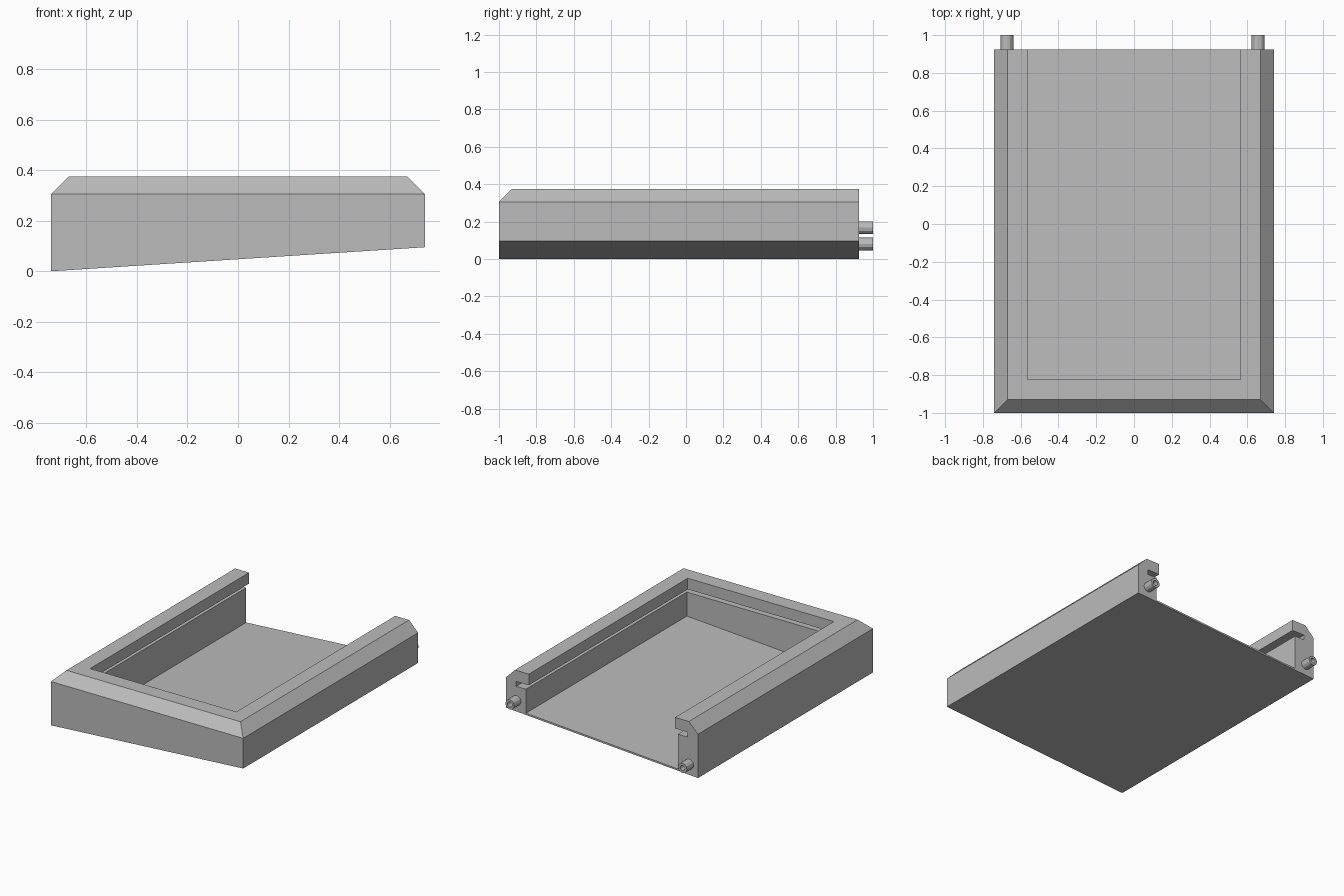
import bpy
import bmesh
import math

default = bpy.data.objects.get("Cube")
if default:
    bpy.data.objects.remove(default, do_unlink=True)

HALF_W, FRONT, BACK = 0.74, -1.0, 0.925
FLOOR = 0.012

# One plain grey for everything
grey = bpy.data.materials.new("plain_grey")
grey.use_nodes = True
colour = (0.5, 0.5, 0.5, 1)
grey.diffuse_color = colour
grey.node_tree.nodes["Principled BSDF"].inputs["Base Color"].default_value = colour


def underside(x):
    """Height of the sloping base at x."""
    return 0.095 * (x + HALF_W) / (2 * HALF_W)


def loft(name, rings, caps=True):
    """Skin a list of closed rings; without caps, join the last ring to the first."""
    bm = bmesh.new()
    rows = [[bm.verts.new(p) for p in ring] for ring in rings]
    pairs = list(zip(rows, rows[1:]))
    if caps:
        bm.faces.new(rows[0])
        bm.faces.new(rows[-1])
    else:
        pairs.append((rows[-1], rows[0]))
    for a, b in pairs:
        for i in range(len(a)):
            j = (i + 1) % len(a)
            bm.faces.new((a[i], a[j], b[j], b[i]))
    bmesh.ops.recalc_face_normals(bm, faces=bm.faces)
    mesh = bpy.data.meshes.new(name)
    bm.to_mesh(mesh)
    bm.free()
    mesh.materials.append(grey)
    obj = bpy.data.objects.new(name, mesh)
    bpy.context.collection.objects.link(obj)
    return obj


# Sloping floor plate
def floor_ring(lift):
    corners = ((-HALF_W, FRONT), (HALF_W, FRONT), (HALF_W, BACK), (-HALF_W, BACK))
    return [(x, y, underside(x) + lift) for x, y in corners]


loft("floor_plate", [floor_ring(0), floor_ring(FLOOR)])

# Three-sided wall: (inset, height) section with chamfer, lip and panel groove
section = [(0, None), (0, 0.305), (0.07, 0.375), (0.177, 0.375), (0.177, 0.298),
           (0.08, 0.298), (0.08, 0.264), (0.155, 0.264), (0.155, None)]


def wall_ring(side, at_back):
    ring = []
    for inset, z in section:
        x = side * (HALF_W - inset)
        y = BACK if at_back else FRONT + inset
        ring.append((x, y, underside(x) + FLOOR if z is None else z))
    return ring


loft("surrounding_wall", [wall_ring(-1, True), wall_ring(-1, False),
                          wall_ring(1, False), wall_ring(1, True)])


# Hollow pegs on the open back end
def peg(name, x, z):
    def circle(radius, y):
        angles = [math.tau * i / 12 for i in range(12)]
        return [(x + radius * math.cos(a), y, z + radius * math.sin(a)) for a in angles]

    inner, outer = 0.018, 0.034
    loft(name, [circle(outer, BACK), circle(outer, 1.0),
                circle(inner, 1.0), circle(inner, BACK)], caps=False)


peg("left_peg", 0.657, 0.167)
peg("right_peg", -0.673, 0.08)
